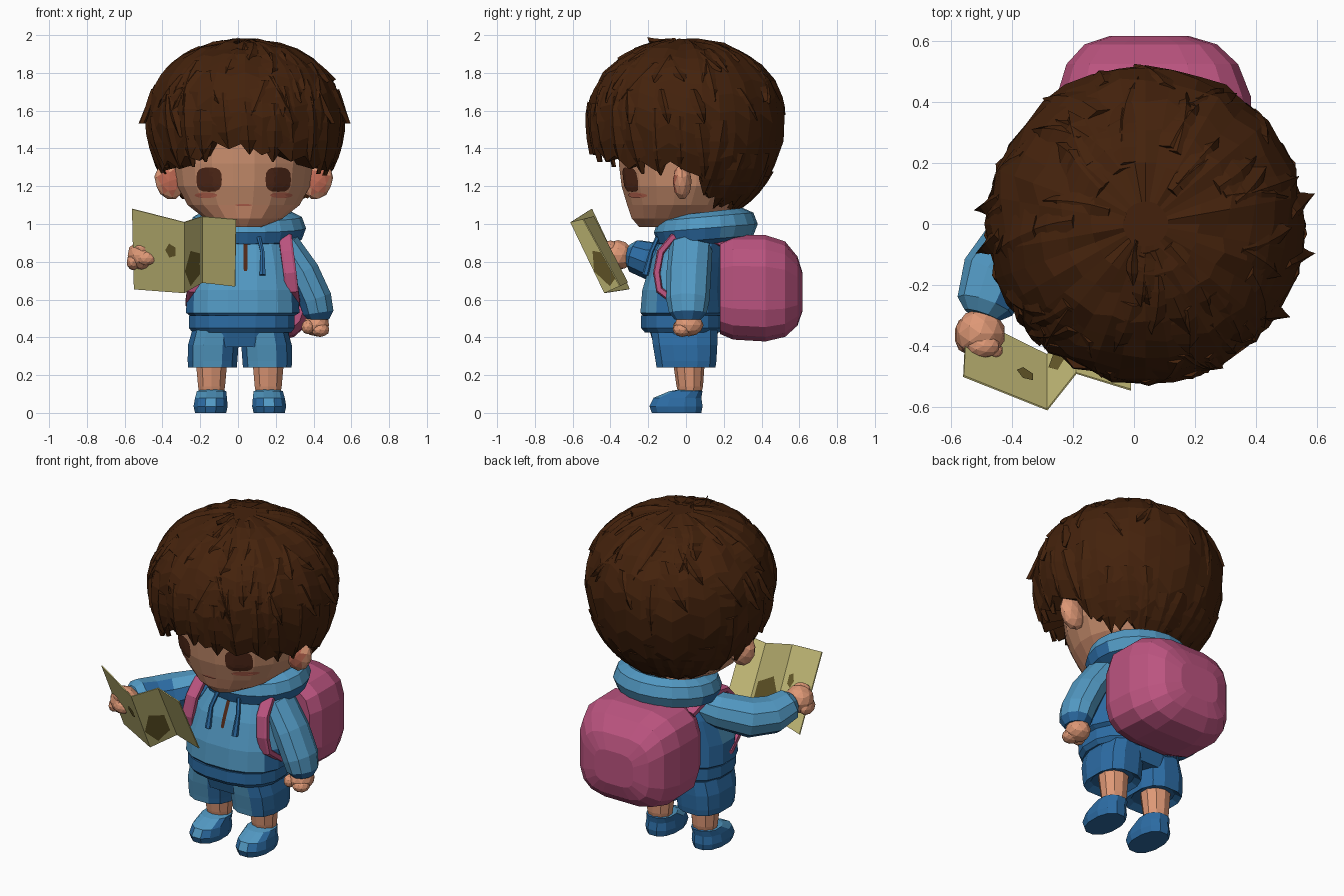
import bpy, bmesh, math, random
from mathutils import Vector, Matrix
from mathutils.bvhtree import BVHTree

if "Cube" in bpy.data.objects:
    bpy.data.objects.remove(bpy.data.objects["Cube"])

random.seed(4)


def mat(name, r, g, b):
    m = bpy.data.materials.new(name)
    lin = [((c / 255 + 0.055) / 1.055) ** 2.4 for c in (r, g, b)]
    m.diffuse_color = (*lin, 1)
    m.use_nodes = True
    m.node_tree.nodes["Principled BSDF"].inputs["Base Color"].default_value = m.diffuse_color
    return m


HAIR = mat("hair_brown", 68, 34, 12)
SKIN = mat("skin", 222, 152, 118)
FACE = mat("face_skin", 202, 143, 110)
PINK = mat("bag_pink", 188, 84, 128)
LIGHT = mat("light_blue", 82, 153, 195)
DARK = mat("dark_blue", 44, 108, 164)
PAPER = mat("map_paper", 210, 200, 128)
MARK = mat("map_mark", 112, 98, 46)
EYE = mat("eye_brown", 80, 40, 24)
BLUSH = mat("blush", 190, 104, 82)


def finish(name, bm, mats, rule=None):
    bmesh.ops.recalc_face_normals(bm, faces=bm.faces)
    if rule:
        for f in bm.faces:
            f.material_index = int(rule(f.calc_center_median(), f.normal))
    me = bpy.data.meshes.new(name)
    bm.to_mesh(me)
    bm.free()
    ob = bpy.data.objects.new(name, me)
    bpy.context.collection.objects.link(ob)
    for m in mats:
        me.materials.append(m)
    return ob


def skin_rings(bm, rings, cap_start=True, cap_end=True):
    vs = [[bm.verts.new(p) for p in r] for r in rings]
    n = len(vs[0])
    for a, b in zip(vs, vs[1:]):
        for i in range(n):
            j = (i + 1) % n
            bm.faces.new((a[i], a[j], b[j], b[i]))
    if cap_start:
        bm.faces.new(vs[0])
    if cap_end:
        bm.faces.new(vs[-1])


def loft(name, secs, mats, n=12, axis="Z", p=2.0, rule=None, ref=(1, 0, 0)):
    """Loft of (x, y, z, ra, rb) sections, along Z, along Y or along the path."""
    rings = []
    pts = [Vector(s[:3]) for s in secs]
    for k, s in enumerate(secs):
        if axis == "Z":
            xa, ya = Vector((1, 0, 0)), Vector((0, 1, 0))
        elif axis == "Y":
            xa, ya = Vector((1, 0, 0)), Vector((0, 0, 1))
        else:
            t = (pts[min(k + 1, len(pts) - 1)] - pts[max(k - 1, 0)]).normalized()
            ya = t.cross(Vector(ref)).normalized()
            xa = ya.cross(t)
        ring = []
        for i in range(n):
            a = math.tau * (i + 0.5) / n
            c, d = math.cos(a), math.sin(a)
            u = math.copysign(abs(c) ** (2 / p), c) * s[3]
            v = math.copysign(abs(d) ** (2 / p), d) * s[4]
            ring.append(pts[k] + xa * u + ya * v)
        rings.append(ring)
    bm = bmesh.new()
    skin_rings(bm, rings)
    return finish(name, bm, mats, rule)


def balls(name, specs, mats, sub=2, tilt=0.0, rule=None):
    bm = bmesh.new()
    for x, y, z, rx, ry, rz in specs:
        bmesh.ops.create_icosphere(bm, subdivisions=sub, radius=1, matrix=Matrix.Translation((x, y, z))
                                   @ Matrix.Rotation(tilt, 4, "Y") @ Matrix.Diagonal((rx, ry, rz, 1)))
    return finish(name, bm, mats, rule)


def decal(name, target, x, z, w, h, m, p=2.0, lift=0.006):
    """Thin plate wrapped on the front of a part."""
    me = target.data
    tree = BVHTree.FromPolygons([v.co for v in me.vertices], [q.vertices for q in me.polygons])

    def hit(px, pz):
        loc = tree.ray_cast(Vector((px, -3, pz)), Vector((0, 1, 0)))[0]
        return Vector((px, (loc.y if loc else 0) - lift, pz))
    rings = []
    for k in (1, 0.66, 0.33):
        ring = []
        for i in range(16):
            c, d = math.cos(math.tau * i / 16), math.sin(math.tau * i / 16)
            ring.append(hit(x + k * w / 2 * math.copysign(abs(c) ** (2 / p), c),
                            z + k * h / 2 * math.copysign(abs(d) ** (2 / p), d)))
        rings.append(ring)
    bm = bmesh.new()
    skin_rings(bm, rings, cap_start=False)
    return finish(name, bm, [m])


# Head, ears and face details
head = loft("head", [(.03, -.12, .985, .1, .13), (.03, -.06, 1.03, .21, .23), (.03, -.02, 1.1, .3, .295),
                     (.03, 0, 1.2, .355, .345), (.03, 0, 1.32, .37, .36), (.03, 0, 1.5, .37, .36),
                     (.03, 0, 1.65, .25, .25)], [FACE, SKIN], n=20, rule=lambda c, n: c.z < 1.1)
for s, side in ((-1, "right"), (1, "left")):
    balls(side + "_ear", [(.03 + s * .395, -.02, 1.225, .075, .05, .1)], [SKIN, BLUSH], tilt=s * .35,
          rule=lambda c, n: n.y < -.85)
    decal(side + "_eye", head, .03 + s * .183, 1.235, .135, .13, EYE, 3)
    decal(side + "_cheek", head, .03 + s * .2, 1.152, .12, .03, BLUSH)
decal("mouth", head, .03, 1.1, .09, .012, BLUSH)
loft("neck", [(.04, .02, .9, .12, .12), (.03, 0, 1.06, .13, .13)], [SKIN])

# Hair cap with a hairline that rises over the face and drops at the nape
LINE = [(0, 1.41), (25, 1.37), (50, 1.32), (70, 1.31), (92, 1.31), (105, 1.18), (125, 1.12), (180, 1.09)]


def hairline(th):
    d = (math.degrees(th) + 180) % 360 - 180
    part = .05 * math.exp(-((d + 16) / 9) ** 2)
    d = abs(d)
    for (a, za), (b, zb) in zip(LINE, LINE[1:]):
        if d <= b:
            return za + (zb - za) * (d - a) / (b - a) + part
    return LINE[-1][1]


def scalp(th, phi, out=0.0):
    c, r = math.cos(phi), max(math.sin(phi), 0) ** .92 * .52 + out * math.sin(phi)
    z = 1.56 + (.415 + out) * c if c > 0 else 1.56 + .56 * c
    return Vector((.038 + r * math.sin(th), -r * math.cos(th), z))


def edge_phi(th, drop=0.0):
    return math.acos(max(-.95, (hairline(th) - drop - 1.56) / .56))


bm = bmesh.new()
N, K = 36, 10
angles = [math.tau * i / N for i in range(N)]
ends = [edge_phi(a, .03 if i % 2 else -.02) for i, a in enumerate(angles)]
rings = [[scalp(a, .12 + (e - .12) * k / K, random.uniform(-.008, .012)) for a, e in zip(angles, ends)]
         for k in range(K + 1)]
for f, up in ((.72, .03), (.5, .12)):
    rings.append([Vector((.035 + (q.x - .035) * f, q.y * f, q.z + up)) for q in rings[K]])
skin_rings(bm, rings)
finish("hair_cap", bm, [HAIR])

# Broad flat locks lying over the hair cap
bm = bmesh.new()


def lock(th, p0, p1, width, flick, lean, ridge=.012):
    rows, steps = [], 4
    for k in range(steps + 1):
        t = k / steps
        phi = p0 + (p1 - p0) * t
        w = width * (1 - t ** 2.5) * (.55 + .45 * min(1, 3 * t)) + .003
        da = w / max(.16, .52 * math.sin(phi))
        a = th + lean * t
        o = flick * t ** 3
        rows.append([scalp(a - da, phi, o - .008), scalp(a, phi, o + ridge),
                     scalp(a + da, phi, o - .008), scalp(a, phi, o - .02)])
    skin_rings(bm, rows)


for i in range(26):
    th = math.tau * (i + random.uniform(-.25, .25)) / 26
    e = edge_phi(th, random.uniform(.0, .06))
    lock(th, e - random.uniform(.5, .8), e, random.uniform(.07, .11), random.uniform(-.015, .01),
         random.uniform(-.12, .12))
for i in range(50):
    th = random.uniform(0, math.tau)
    p0 = random.uniform(.15, 1.2)
    p1 = min(p0 + random.uniform(.35, .65), edge_phi(th))
    lock(th, p0, p1, random.uniform(.05, .1), random.uniform(-.01, .012), random.uniform(-.3, .3), .009)
for th in (-1.5, -1.75, 1.3, 1.65, .9):
    lock(th, 1.2, 1.62, .04, .035, .1)
lock(-.5, .1, .35, .03, .03, .3)
finish("hair_locks", bm, [HAIR])

# Hooded top with hem, hood, zip and drawstrings
top = loft("hooded_top", [(.02, -.02, .5, .26, .2), (.025, -.02, .53, .305, .225), (.025, -.02, .65, .3, .215),
                          (.03, .005, .8, .265, .195), (.04, .03, .9, .22, .172), (.04, .05, .98, .15, .13)],
           [LIGHT, DARK], n=16, p=2.4, rule=lambda c, n: n.y > .1 or n.z < -.2 or (c.z < .7 and abs(n.x) > .6))
loft("hem_band", [(.02, -.02, .425, .265, .2), (.02, -.02, .45, .285, .222), (.02, -.02, .515, .285, .222)],
     [DARK], n=16, p=2.4)
bm = bmesh.new()
rings = []
for i in range(20):
    a = math.tau * i / 20
    back = (1 - math.cos(a)) / 2
    cen = Vector((.05 + .235 * math.sin(a), .1 - .2 * math.cos(a), .955 + .045 * back))
    out = Vector((math.sin(a), -math.cos(a), 0))
    rings.append([cen + out * (.07 + .01 * back) * math.cos(b) + Vector((0, 0, .085 * math.sin(b)))
                  for b in (math.tau * j / 8 for j in range(8))])
rings.append(rings[0])
skin_rings(bm, rings, False, False)
bmesh.ops.remove_doubles(bm, verts=bm.verts, dist=1e-5)
finish("hood", bm, [LIGHT, DARK], lambda c, n: n.z < .1 and c.y < .2 or n.z < -.5)
decal("zip", top, .04, .83, .022, .16, EYE, 5)
for s in (-1, 1):
    loft("drawstring", [(.04 + s * .07, -.15, .93, .012, .012), (.04 + s * .09, -.185, .85, .012, .012),
                        (.04 + s * .09, -.215, .73, .018, .018)], [DARK], n=6, axis="P")

# Shorts, legs and shoes
loft("shorts_waist", [(.01, -.01, .35, .25, .16), (.015, -.01, .45, .265, .19)], [DARK], n=16, p=2.6)
for s, side in ((-1, "right"), (1, "left")):
    cx = .01 + s * .145
    loft(side + "_shorts_leg", [(cx, 0, .265, .1, .12), (cx, 0, .24, .132, .16), (cx, 0, .275, .135, .165),
                                (cx - s * .004, -.005, .36, .137, .175), (cx - s * .015, -.01, .44, .125, .18)],
         [LIGHT, DARK], n=12, p=2.7, rule=lambda c, n: n.y > -.5 or c.x > .2 or abs(c.x) < .06)
    lx = .01 + s * .15
    loft(side + "_leg", [(lx, .02, .06, .06, .05), (lx, .02, .14, .075, .07), (lx, .015, .28, .088, .085)],
         [SKIN], n=10)
    loft(side + "_shoe", [(lx + s * .005, -.05, 0, .085, .135), (lx + s * .005, -.053, .035, .093, .145),
                          (lx + s * .003, -.045, .08, .087, .13), (lx, .0, .115, .08, .09), (lx, .02, .125, .05, .05)],
         [DARK, LIGHT], n=12, p=2.3, rule=lambda c, n: n.z > .4 and n.y < .2 and n.x < .45)

# Hanging arm and arm holding the map
loft("left_sleeve", [(.17, .03, .9, .07, .1), (.26, .025, .87, .085, .115), (.345, .015, .74, .092, .118),
                     (.41, .01, .6, .092, .115), (.425, .01, .53, .085, .1), (.425, .01, .495, .06, .07)],
     [LIGHT, DARK], n=10, axis="P", rule=lambda c, n: n.z < -.35 or n.x < -.6)
balls("left_hand", [(.415, .015, .465, .07, .078, .06), (.435, -.02, .44, .05, .05, .038),
                    (.37, -.03, .455, .035, .04, .038)], [SKIN])
loft("right_sleeve", [(-.1, .05, .86, .08, .08), (-.24, .015, .84, .1, .11), (-.38, -.07, .8, .11, .12),
                      (-.455, -.17, .8, .105, .115), (-.49, -.27, .83, .09, .095), (-.5, -.3, .835, .06, .06)],
     [LIGHT, DARK], n=10, axis="P", ref=(0, 0, 1), rule=lambda c, n: n.z < -.4 or n.x > .3)
balls("right_hand", [(-.505, -.36, .835, .083, .082, .08), (-.495, -.4, .875, .055, .04, .038),
                     (-.485, -.415, .82, .055, .035, .04), (-.555, -.365, .8, .035, .06, .045)], [SKIN])

# Folded map with printed marks on both sides
TOP = [Vector(v) for v in ((-.56, -.5, 1.08), (-.285, -.61, 1.01), (-.19, -.49, 1.04), (-.01, -.545, 1.025))]
LOW = [Vector(v) for v in ((-.55, -.3, .655), (-.285, -.43, .635), (-.19, -.31, .69), (-.015, -.35, .67))]
bm = bmesh.new()
tv, lv = [bm.verts.new(v) for v in TOP], [bm.verts.new(v) for v in LOW]
for i in range(3):
    bm.faces.new((tv[i], lv[i], lv[i + 1], tv[i + 1]))
sheet = finish("folded_map", bm, [PAPER])
mod = sheet.modifiers.new("thickness", "SOLIDIFY")
mod.thickness, mod.offset = .006, 0
bm = bmesh.new()
for panel, u0, v0, ru, rv in ((0, .74, .44, .11, .1), (1, .5, .7, .46, .27)):
    for off in (-.008, .008):
        loop = []
        for i in range(10):
            a = math.tau * i / 10
            k = 1 if i % 2 else .8
            u, v = u0 + ru * k * math.cos(a), v0 + rv * k * math.sin(a)
            q = TOP[panel].lerp(TOP[panel + 1], u).lerp(LOW[panel].lerp(LOW[panel + 1], u), v)
            loop.append(bm.verts.new(q + Vector((0, off, 0))))
        bm.faces.new(loop)
finish("map_marks", bm, [MARK])

# Backpack and shoulder straps
loft("backpack", [(.065, .18, .665, .29, .25), (.065, .25, .665, .325, .28), (.065, .42, .66, .322, .285),
                  (.06, .525, .655, .285, .255), (.055, .59, .645, .22, .185), (.05, .618, .64, .13, .1)],
     [PINK], n=16, axis="Y", p=3.6)
for s, side in ((-1, "right"), (1, "left")):
    loft(side + "_strap", [(.025 + s * x, y, z, .036, .02) for x, y, z in (
        (.2, .22, .88), (.225, .08, .955), (.225, -.07, .93), (.235, -.135, .85), (.25, -.155, .74),
        (.26, -.14, .65), (.27, -.05, .58), (.22, .1, .55))], [PINK], n=8, axis="P", p=4)
